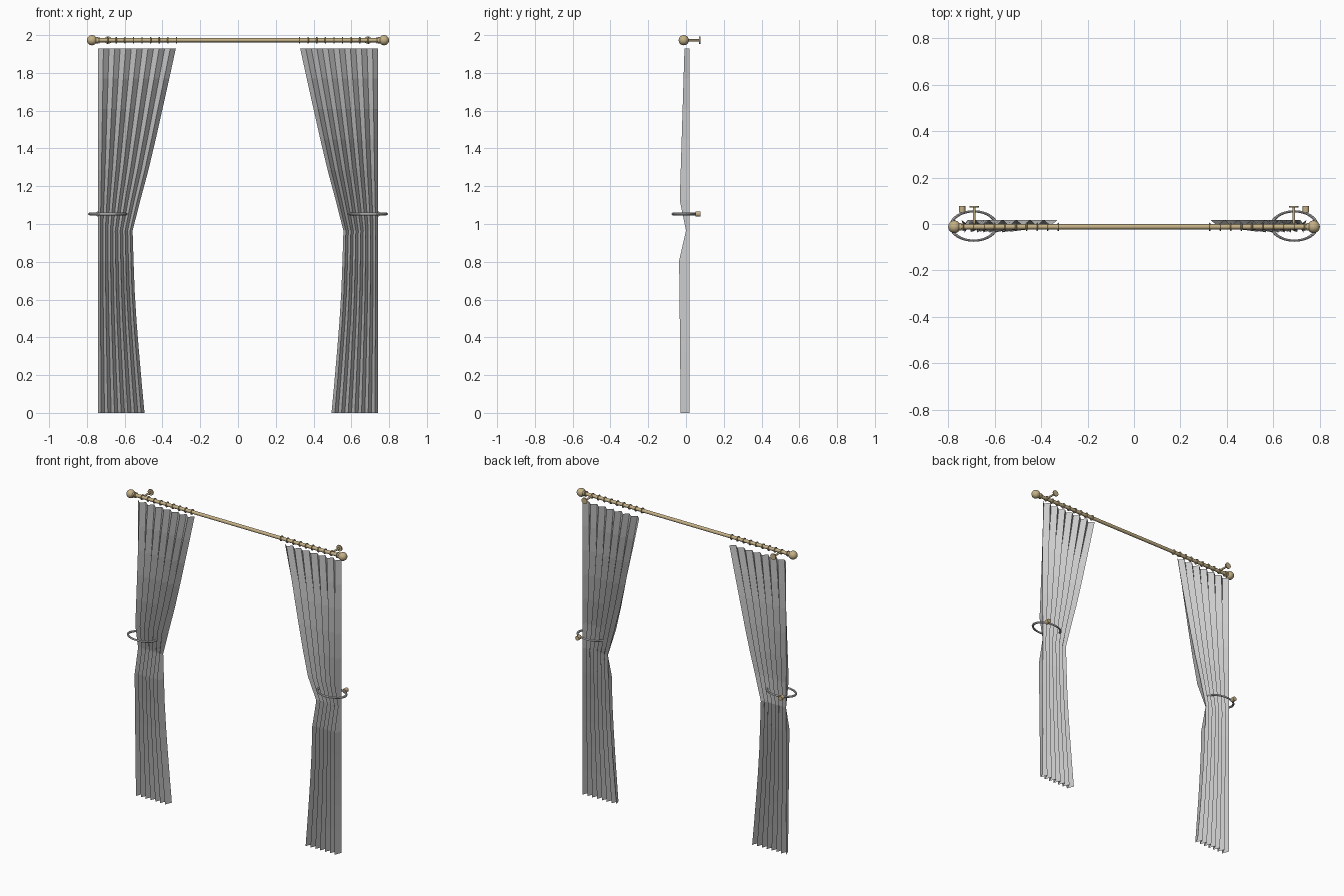
import bpy, math
from mathutils import Vector

if "Cube" in bpy.data.objects:
    bpy.data.objects.remove(bpy.data.objects["Cube"])

gold = bpy.data.materials.new("brass")
gold.diffuse_color = (0.56, 0.44, 0.24, 1)
gold.use_nodes = True
gold.node_tree.nodes["Principled BSDF"].inputs["Base Color"].default_value = gold.diffuse_color
ROD_Y, ROD_Z, TIE_Z = -0.012, 1.973, 1.053


def finish(name, mat=None, smooth=True):
    ob = bpy.context.object
    ob.name = name
    if mat:
        ob.data.materials.append(mat)
    if smooth:
        bpy.ops.object.shade_smooth_by_angle(angle=math.radians(40))
    return ob


def rod(name, a, b, r, mat=gold, sides=16):
    a, b = Vector(a), Vector(b)
    d = b - a
    bpy.ops.mesh.primitive_cylinder_add(
        vertices=sides, radius=r, depth=d.length, location=(a + b) / 2,
        rotation=d.to_track_quat('Z', 'Y').to_euler())
    return finish(name, mat)


# Pleated curtain panel: rows of (inner edge x, front fold y), bottom to top
ROWS = [(.495, -.028), (.510, -.030), (.524, -.031), (.537, -.033),
        (.547, -.034), (.553, -.037), (.558, 0.0), (.517, -.033),
        (.474, -.028), (.436, -.023), (.400, -.018), (.364, -.013),
        (.329, -.008)]
OUTER, BACK, TOP, FOLDS = 0.742, 0.018, 1.93, 7


def curtain(name, s):
    n = FOLDS * 2
    verts, faces = [], []
    for r, (inner, front) in enumerate(ROWS):
        z = TOP * r / (len(ROWS) - 1)
        for i in range(n + 1):
            x = OUTER + (inner - OUTER) * i / n
            verts.append((s * x, front if i % 2 else BACK, z))
    for r in range(len(ROWS) - 1):
        for i in range(n):
            a = r * (n + 1) + i
            f = (a, a + 1, a + n + 2, a + n + 1)
            faces.append(f[::-1] if s > 0 else f)
    # front normals face -y on both sides
    faces = [f[::-1] for f in faces] if s > 0 else faces
    if s > 0:
        faces = [f[::-1] for f in faces]
    me = bpy.data.meshes.new(name)
    me.from_pydata(verts, [], faces)
    bpy.context.collection.objects.link(bpy.data.objects.new(name, me))


# Curtain rod
rod("curtain_rod", (-.76, ROD_Y, ROD_Z), (.76, ROD_Y, ROD_Z), 0.011)

for side, s in (("left", -1), ("right", 1)):
    curtain(side + "_curtain", s)

    # Finial ball and collar
    bpy.ops.mesh.primitive_uv_sphere_add(
        segments=20, ring_count=12, radius=0.027,
        location=(s * .773, ROD_Y, ROD_Z), rotation=(0, math.pi / 2, 0))
    finish(side + "_finial", gold)
    rod(side + "_finial_collar", (s * .742, ROD_Y, ROD_Z),
        (s * .754, ROD_Y, ROD_Z), 0.017)

    # Curtain rings along the rod
    for i in range(10):
        bpy.ops.mesh.primitive_torus_add(
            major_segments=20, minor_segments=8, major_radius=0.0145,
            minor_radius=0.0035, rotation=(0, math.pi / 2, 0),
            location=(s * (.326 + .0455 * i), ROD_Y, ROD_Z))
        finish(side + "_curtain_ring", gold)

    # Wall bracket: arm and plate
    rod(side + "_bracket_arm", (s * .688, ROD_Y, ROD_Z),
        (s * .688, .072, ROD_Z), 0.006)
    rod(side + "_bracket_plate", (s * .688, .070, ROD_Z),
        (s * .688, .077, ROD_Z), 0.020)

    # Tieback loop and wall knob
    bpy.ops.mesh.primitive_torus_add(
        major_segments=40, minor_segments=8, major_radius=0.097,
        minor_radius=0.0075, location=(s * .69, -.0085, TIE_Z))
    loop = finish(side + "_tieback")
    loop.scale = (1, 0.65, 0.9)
    rod(side + "_tieback_knob", (s * .74, .049, TIE_Z),
        (s * .74, .077, TIE_Z), 0.014)
